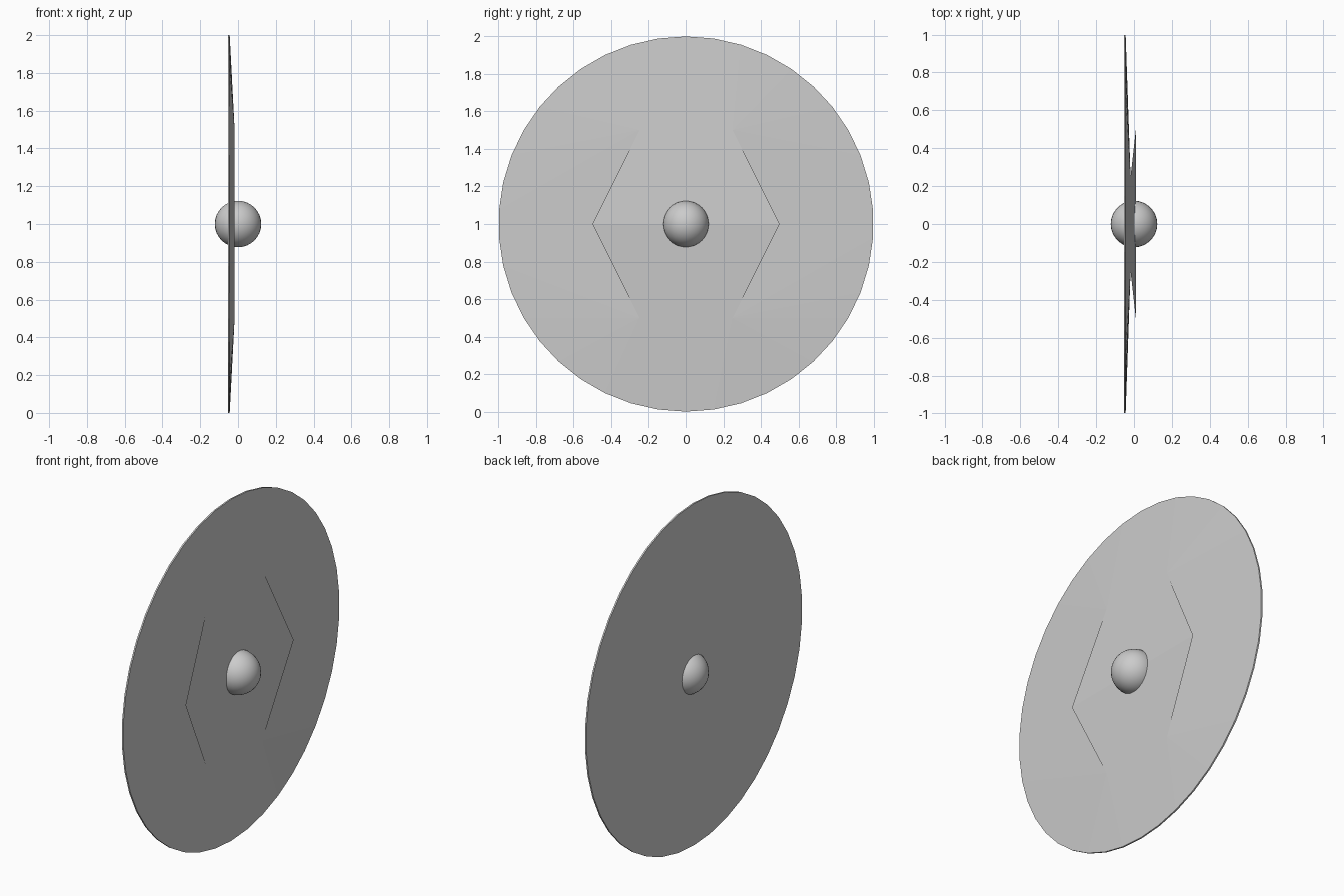
import bpy
import bmesh
from math import sin, cos, tau
from mathutils import Vector

if "Cube" in bpy.data.objects:
    bpy.data.objects.remove(bpy.data.objects["Cube"])

SIDES = 42
BACK, RIM, INNER, RIDGE = -0.053, -0.044, -0.018, 0.01
MID = 1.0

grey = bpy.data.materials.new("light grey")
grey.use_nodes = True
colour = (0.6, 0.6, 0.6, 1)
grey.diffuse_color = colour
grey.node_tree.nodes["Principled BSDF"].inputs["Base Color"].default_value = colour


def finish(name, bm):
    """Turn a bmesh into a named grey object."""
    mesh = bpy.data.meshes.new(name)
    bm.to_mesh(mesh)
    bm.free()
    mesh.materials.append(grey)
    obj = bpy.data.objects.new(name, mesh)
    bpy.context.collection.objects.link(obj)
    return obj


# Disc: flat back, thin rim, front rising in fans to a raised inner rectangle
bm = bmesh.new()


def ring(x):
    return [bm.verts.new((x, sin(tau * i / SIDES), MID + cos(tau * i / SIDES)))
            for i in range(SIDES)]


back, rim = ring(BACK), ring(RIM)
corners = {(sy, sz): bm.verts.new((INNER, 0.25 * sy, MID + 0.5 * sz))
           for sy in (1, -1) for sz in (1, -1)}


def corner(a, b, t):
    p = a.co.lerp(b.co, t)
    return corners[(1 if p.y > 0 else -1, 1 if p.z > MID else -1)]


last = corner(rim[-1], rim[0], 0.75)
for i in range(SIDES):
    j = (i + 1) % SIDES
    a, b = rim[i], rim[j]
    bm.faces.new((back[i], back[j], b, a))
    near, far = corner(a, b, 0.25), corner(a, b, 0.75)
    if near != last:
        bm.faces.new((a, near, last))
    bm.faces.new((a, b, near) if near == far else (a, b, far, near))
    last = far
bm.faces.new(back)
bm.faces.new([corners[k] for k in ((1, 1), (1, -1), (-1, -1), (-1, 1))])
bmesh.ops.recalc_face_normals(bm, faces=bm.faces[:])
finish("disc", bm)

# Raised six-sided panel, folded along its horizontal ridge, open at both sides
bm = bmesh.new()
ridge = [bm.verts.new((RIDGE, y, MID)) for y in (-0.5, 0.5)]
for sz in (1, -1):
    edge = [bm.verts.new((INNER, y, MID + 0.5 * sz)) for y in (0.25, -0.25)]
    face = bm.faces.new(ridge + edge)
    face.normal_update()
    if face.normal.x < 0:
        face.normal_flip()
finish("folded_panel", bm)

# Round boss through the centre
bm = bmesh.new()
bmesh.ops.create_uvsphere(bm, u_segments=32, v_segments=16, radius=0.123)
bmesh.ops.translate(bm, vec=Vector((0, 0, MID)), verts=bm.verts[:])
for f in bm.faces:
    f.smooth = True
finish("centre_ball", bm)
